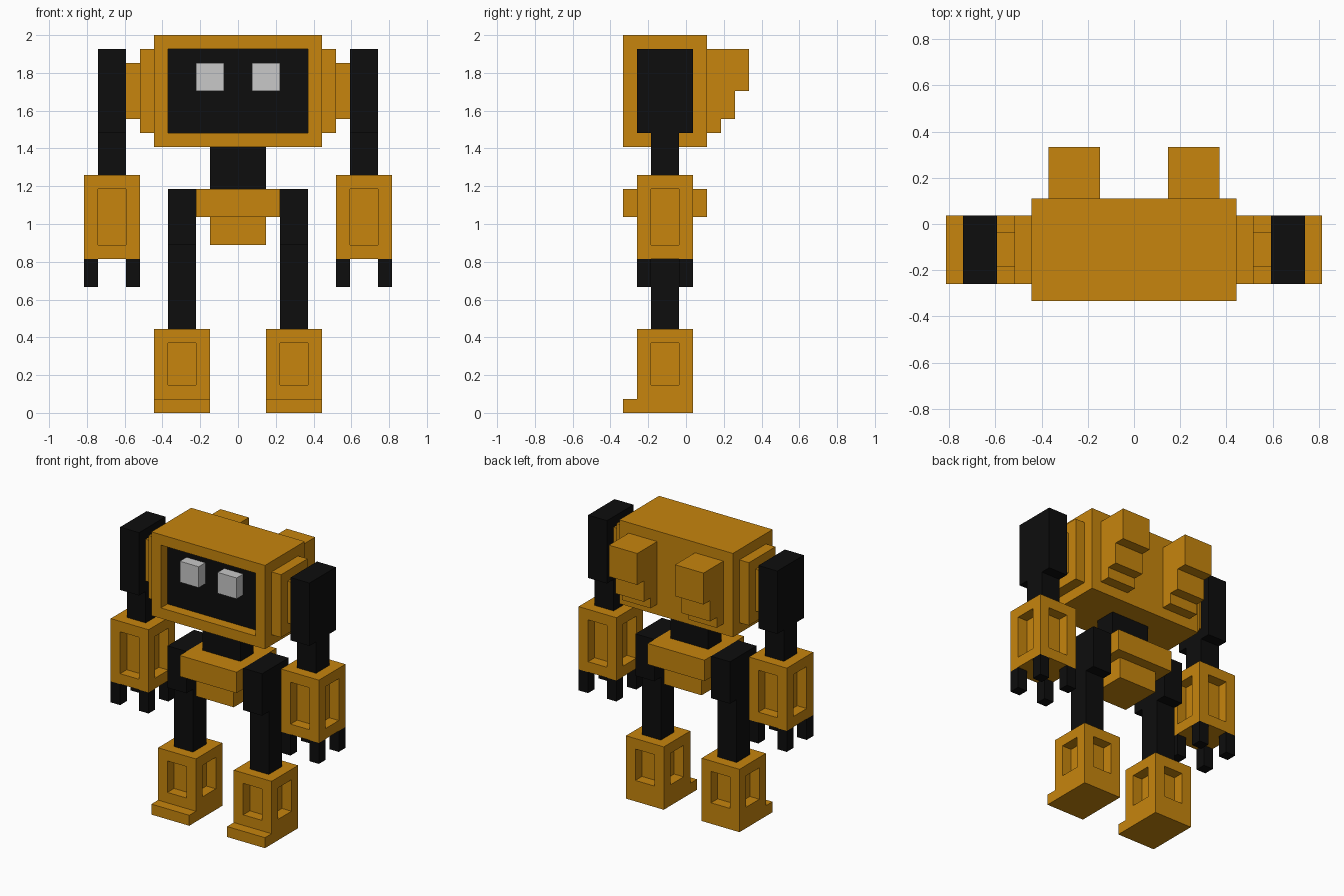
import bpy
import bmesh
from mathutils import Vector

cube = bpy.data.objects.get("Cube")
if cube:
    bpy.data.objects.remove(cube, do_unlink=True)

U = 2 / 27  # one block


def material(name, r, g, b):
    m = bpy.data.materials.new(name)
    m.use_nodes = True
    m.diffuse_color = (r, g, b, 1)
    m.node_tree.nodes["Principled BSDF"].inputs["Base Color"].default_value = (r, g, b, 1)
    return m


GOLD = material("amber", 0.57, 0.235, 0.004)
BLACK = material("black", 0.004, 0.004, 0.004)
PALE = material("pale_grey", 0.58, 0.58, 0.58)


def box(name, x, y, z, mat, pockets=None, floor_mat=None):
    """Block between (low, high) bounds in block units, with one-block-deep
    pockets on every face whose normal passes the pockets test."""
    bm = bmesh.new()
    bmesh.ops.create_cube(bm, size=1)
    for v in bm.verts:
        v.co = Vector([(lo + hi) / 2 + c * (hi - lo)
                       for c, (lo, hi) in zip(v.co, (x, y, z))]) * U
    bm.normal_update()
    if pockets:
        sides = [f for f in bm.faces if pockets(f.normal)]
        bmesh.ops.inset_individual(bm, faces=sides, thickness=U, use_even_offset=True)
        for f in sides:
            push = f.normal * -U
            floor = bmesh.ops.extrude_discrete_faces(bm, faces=[f])["faces"][0]
            bmesh.ops.translate(bm, verts=floor.verts, vec=push)
            floor.material_index = 1 if floor_mat else 0
    mesh = bpy.data.meshes.new(name)
    bm.to_mesh(mesh)
    bm.free()
    mesh.materials.append(mat)
    if floor_mat:
        mesh.materials.append(floor_mat)
    bpy.context.collection.objects.link(bpy.data.objects.new(name, mesh))


def pair(name, x, *args, **kw):
    box("left_" + name, x, *args, **kw)
    box("right_" + name, (-x[1], -x[0]), *args, **kw)


def front(n):
    return n.y < -0.9


def upright(n):
    return abs(n.z) < 0.1


WIDE = (-3.5, 0.5)
SLIM = (-2.5, -0.5)
DEEP = (-4.5, 1.5)

# Head with recessed screen and eyes
box("head", (-6, 6), DEEP, (19, 27), GOLD, front, BLACK)
pair("eye", (1, 3), (-4.5, -3.5), (23, 25), PALE)

# Shoulder plates
pair("shoulder_plate", (6, 7), WIDE, (20, 26), GOLD)
pair("shoulder_joint", (7, 8), SLIM, (21, 25), GOLD)

# Stepped thrusters on the back
for part, reach, heights in (("top", 4.5, (23, 26)),
                             ("middle", 3.5, (21, 23)),
                             ("bottom", 2.5, (20, 21))):
    pair("thruster_" + part, (2, 5), (1.5, reach), heights, GOLD)

# Waist and pelvis
box("waist", (-2, 2), SLIM, (16, 19), BLACK)
box("pelvis", (-3, 3), DEEP, (14, 16), GOLD)
box("lower_pelvis", (-2, 2), WIDE, (12, 14), GOLD)

# Arms
pair("upper_arm", (8, 10), WIDE, (20, 26), BLACK)
pair("elbow", (8, 10), SLIM, (17, 20), BLACK)
pair("forearm", (7, 11), WIDE, (11, 17), GOLD, pockets=upright)
for side, x in (("inner", 7), ("outer", 10)):
    for end, y in (("front", -3.5), ("back", -0.5)):
        pair(f"{side}_{end}_finger", (x, x + 1), (y, y + 1), (9, 11), BLACK)

# Legs and feet
pair("thigh", (3, 5), WIDE, (12, 16), BLACK)
pair("shin", (3, 5), SLIM, (6, 12), BLACK)
pair("boot", (2, 6), WIDE, (1, 6), GOLD, pockets=upright)
pair("sole", (2, 6), (-4.5, 0.5), (0, 1), GOLD)
